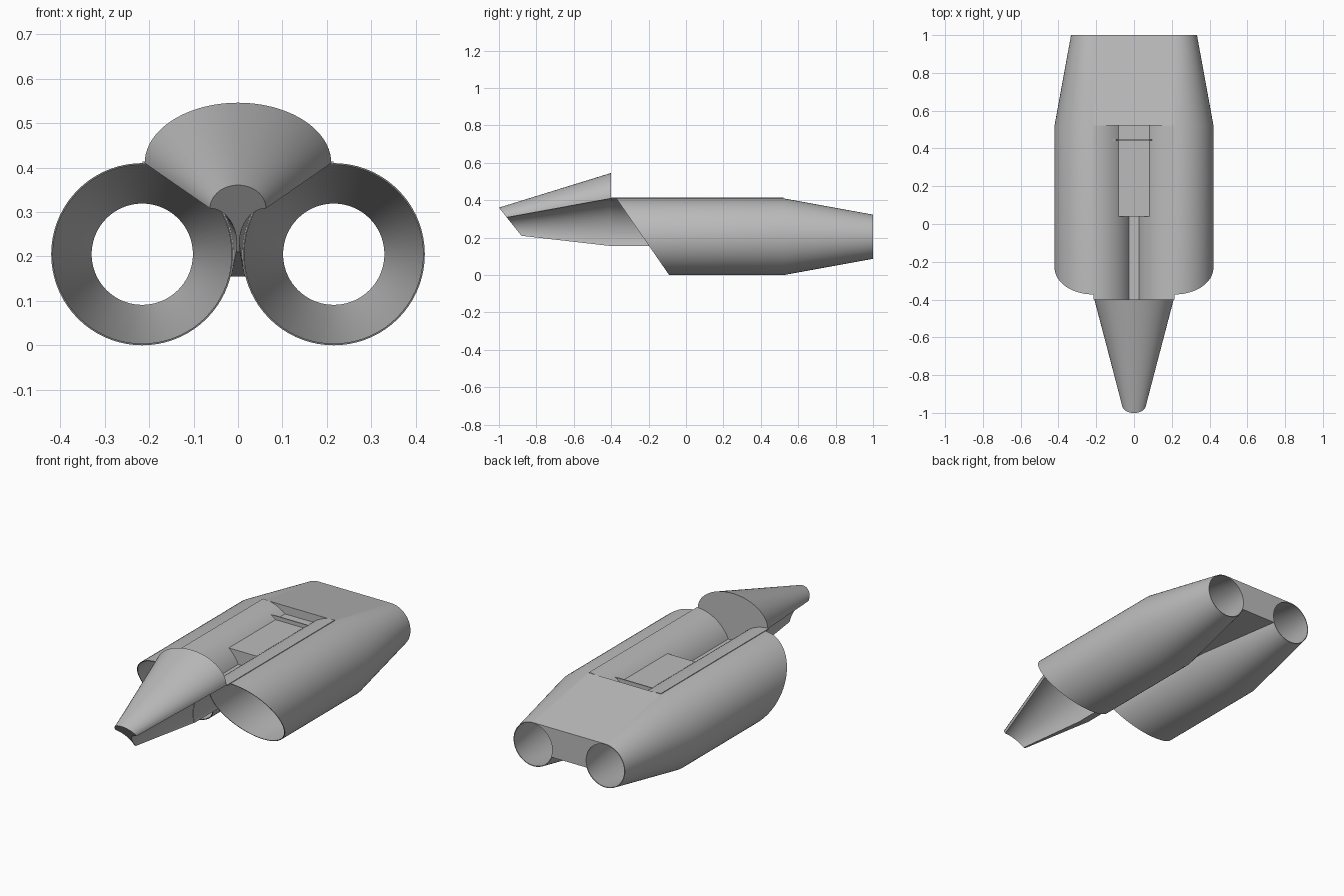
import bpy, bmesh, math

cube = bpy.data.objects.get("Cube")
if cube:
    bpy.data.objects.remove(cube, do_unlink=True)

grey = bpy.data.materials.new("hull_grey")
grey.use_nodes = True
grey.diffuse_color = (0.5, 0.5, 0.5, 1)
grey.node_tree.nodes["Principled BSDF"].inputs["Base Color"].default_value = (0.5, 0.5, 0.5, 1)

CX, CZ, R = 0.2155, 0.205, 0.205      # engine axis and radius
R_TAIL, WALL = 0.118, 0.004
TAPER_Y = 0.522
NOSE_Y = -0.4
BOTTOM = 0.155


def loft(name, rings, closed=False):
    """Skin a list of equal rings; cap the ends, or join last to first."""
    bm = bmesh.new()
    rows = [[bm.verts.new(p) for p in ring] for ring in rings]
    pairs = list(zip(rows, rows[1:]))
    if closed:
        pairs.append((rows[-1], rows[0]))
    else:
        bm.faces.new(rows[0])
        bm.faces.new(rows[-1])
    n = len(rows[0])
    for a, b in pairs:
        for i in range(n):
            j = (i + 1) % n
            bm.faces.new((a[i], a[j], b[j], b[i]))
    bmesh.ops.recalc_face_normals(bm, faces=bm.faces)
    mesh = bpy.data.meshes.new(name)
    bm.to_mesh(mesh)
    bm.free()
    mesh.materials.append(grey)
    obj = bpy.data.objects.new(name, mesh)
    bpy.context.collection.objects.link(obj)
    bpy.ops.object.select_all(action='DESELECT')
    obj.select_set(True)
    bpy.context.view_layer.objects.active = obj
    bpy.ops.object.shade_smooth_by_angle(angle=math.radians(25))
    return obj


def at(section, y):
    return [(x, y, z) for x, z in section]


def gap_section(r, top, bottom, steps=20):
    """Area between the two engine circles, from bottom to top."""
    side = []
    for i in range(steps + 1):
        t = 0.5 + 0.5 * math.cos(math.pi * i / steps)
        z = bottom + (top - bottom) * t
        half = CX - math.sqrt(max(0, r * r - (z - CZ) ** 2))
        side.append((half, z))
    return side + [(-x, z) for x, z in reversed(side)]


# Engine tubes: slanted intake, straight barrel, tapered exhaust, thin wall
def tube_ring(side, r, y=None, steps=72):
    ring = []
    for i in range(steps):
        a = 2 * math.pi * i / steps
        z = CZ + r * math.sin(a)
        ring.append((side * CX + r * math.cos(a), -0.09 - 0.69 * z if y is None else y, z))
    return ring


# Gully liner: shell that wraps the inner upper quarter of each tube
def liner_section(side, steps=20):
    arc = [math.radians(90 + 85 * i / steps) for i in range(steps + 1)]
    pts = [(0.2085, a) for a in arc] + [(R - 0.002, a) for a in reversed(arc)]
    return [(side * (CX + r * math.cos(a)), CZ + r * math.sin(a)) for r, a in pts]


for side, label in ((1, "left"), (-1, "right")):
    loft(label + "_engine_tube", [
        tube_ring(side, R),
        tube_ring(side, R, TAPER_Y),
        tube_ring(side, R_TAIL, 1),
        tube_ring(side, R_TAIL - WALL, 1),
        tube_ring(side, R - WALL, TAPER_Y),
        tube_ring(side, R - WALL)], closed=True)
    section = liner_section(side)
    loft(label + "_gully_liner", [at(section, NOSE_Y), at(section, TAPER_Y)])

# Nose: elliptical canopy above, concave flanks below, slanted blunt tip
flanks = gap_section(R, CZ + R, BOTTOM)
half = len(flanks) // 2
canopy = []
for i in range(1, 40):
    a = math.pi * (1 - i / 40)
    canopy.append((0.21 * math.cos(a), 0.41 + 0.136 * math.sin(a)))
profile = [(x * 0.21 / CX, z) for x, z in flanks] + canopy
tip = []
for x, z in profile:
    tz = 0.21 + 0.385 * (z - BOTTOM)
    tip.append((x * 0.3, -1 + 0.8 * (0.36 - tz), tz))
loft("nose", [tip, at(profile, NOSE_Y)])

# Spine between the tubes, stepping up towards the tail
r_in = R - 0.002
low = gap_section(r_in, 0.292, BOTTOM)
loft("spine", [at(low, NOSE_Y), at(low, TAPER_Y)])
box = gap_section(r_in, 0.366, BOTTOM)
loft("spine_box", [at(box, 0.04), at(box, TAPER_Y)])
fin = gap_section(r_in, 0.386, 0.34)
loft("cross_fin", [at(fin, 0.441), at(fin, 0.447)])

# Tail deck closing the space between the tapered exhausts
loft("tail_deck", [
    at(gap_section(r_in, CZ + R, BOTTOM), TAPER_Y),
    at(gap_section(R_TAIL - 0.002, CZ + R_TAIL, 0.165), 1)])
